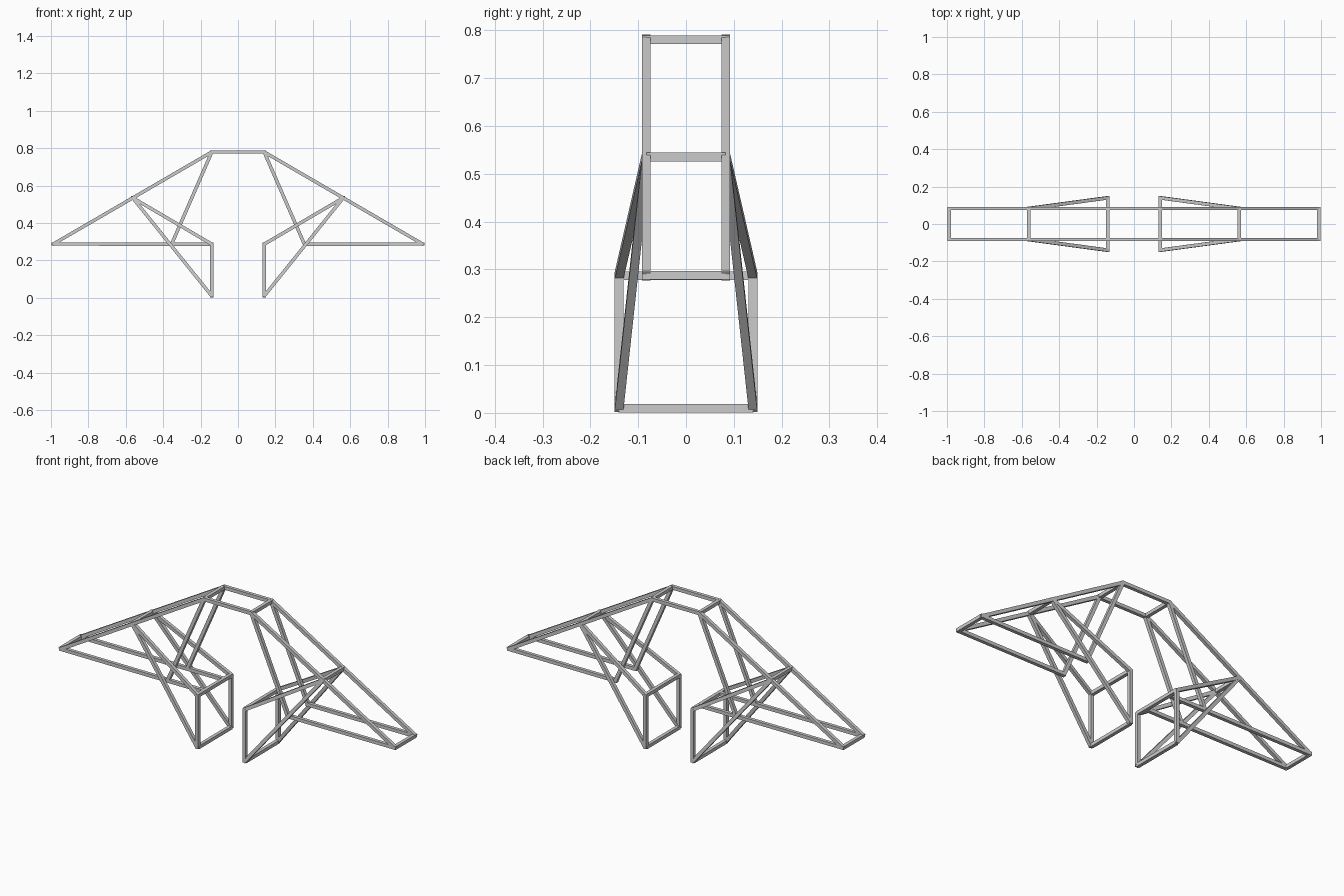
import bpy, bmesh
from mathutils import Vector, Matrix

if "Cube" in bpy.data.objects:
    bpy.data.objects.remove(bpy.data.objects["Cube"])

W = 0.018   # bar thickness
RY = 0.083  # half spacing of the main frame
LY = 0.14   # half spacing of the inner legs


def bar(name, a, b, ext=0.0):
    """Square bar between two points, one side kept level."""
    a, b = Vector(a), Vector(b)
    d = (b - a).normalized()
    ref = Vector((1, 0, 0)) if abs(d.y) > 0.9 else Vector((0, 1, 0))
    u = (ref - d * ref.dot(d)).normalized()
    v = d.cross(u)
    rot = Matrix((u, v, d)).transposed().to_4x4()
    size = Matrix.Diagonal((W, W, (b - a).length + 2 * ext, 1))
    bm = bmesh.new()
    bmesh.ops.create_cube(bm, size=1, matrix=Matrix.Translation((a + b) / 2) @ rot @ size)
    mesh = bpy.data.meshes.new(name)
    bm.to_mesh(mesh)
    bm.free()
    bpy.context.collection.objects.link(bpy.data.objects.new(name, mesh))


for s in (-1, 1):
    # points in the front plane: (x, z)
    apex, tip, mid = (s * 0.14, 0.78), (s * 0.987, 0.288), (s * 0.563, 0.535)
    knee, foot = (s * 0.14, 0.287), (s * 0.14, 0.01)
    strut_x = s * 0.355
    inner_x = -0.14 if s < 0 else 0.355  # the lower rail is longer on the left

    for t in (-1, 1):
        def p(q, y):
            return (q[0], t * y, q[1])
        # main frame
        bar("sloping_rail", p(apex, RY), p(tip, RY), 0.006)
        bar("lower_rail", p(tip, RY), p((inner_x, 0.287), RY), 0.008)
        bar("strut", p(apex, RY), p((strut_x, 0.287), RY), 0.004)
        # inner leg
        bar("upper_arm", p(mid, RY), p(knee, LY), 0.004)
        bar("lower_arm", p(mid, RY), p(foot, LY), 0.004)
        bar("leg_post", p(knee, LY), p(foot, LY), 0.005)

    # cross bars
    for name, q, y in (("top_cross", apex, RY), ("tip_cross", tip, RY),
                       ("middle_cross", mid, RY), ("knee_cross", knee, LY),
                       ("foot_cross", foot, LY)):
        bar(name, (q[0], -y, q[1]), (q[0], y, q[1]))

# ridge rails
for t in (-1, 1):
    bar("ridge_rail", (-0.14, t * RY, 0.78), (0.14, t * RY, 0.78), 0.006)
